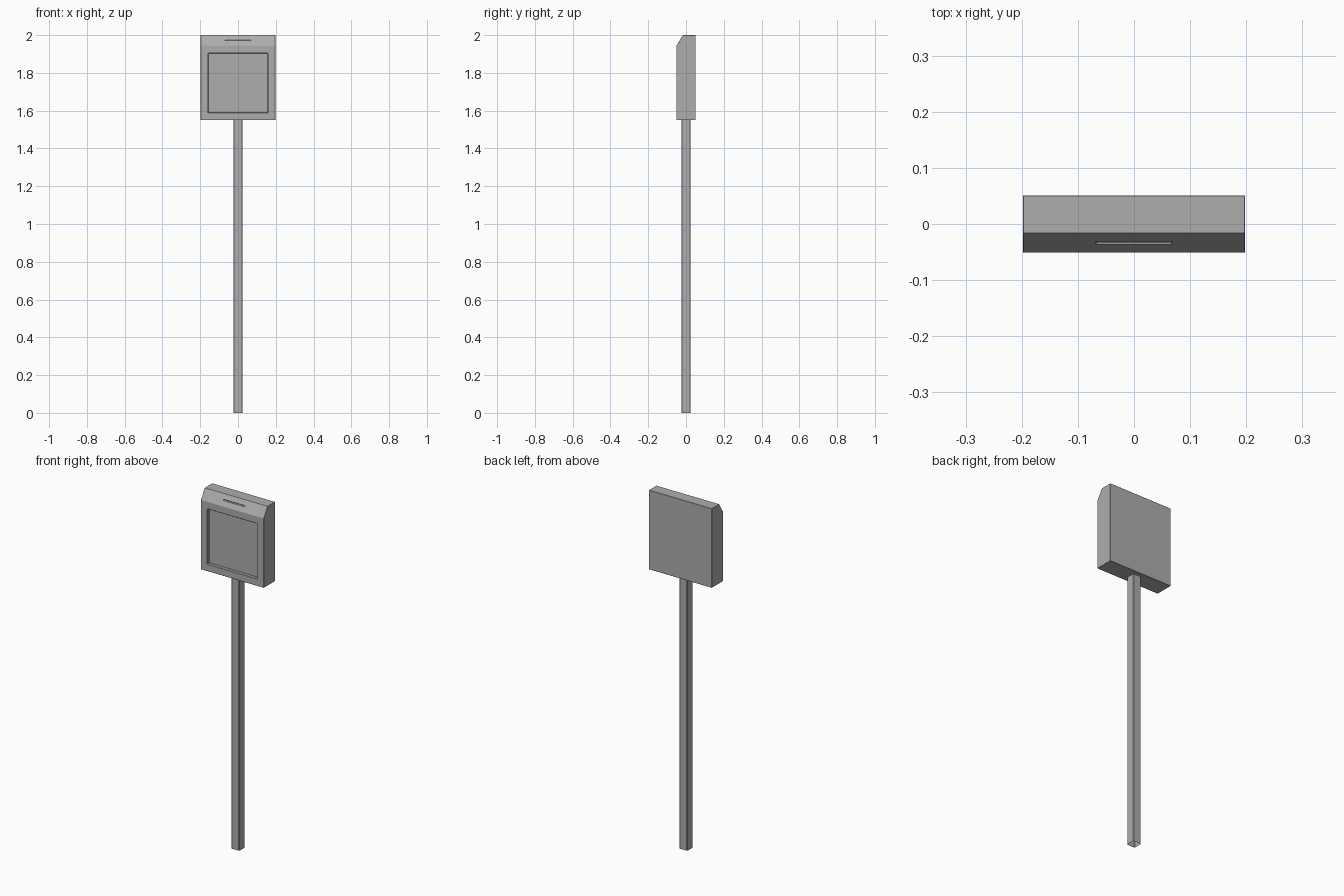
import bpy, bmesh
from mathutils import Vector

if "Cube" in bpy.data.objects:
    bpy.data.objects.remove(bpy.data.objects["Cube"])

grey = bpy.data.materials.new("dark_grey")
grey.diffuse_color = (0.42, 0.42, 0.42, 1)
grey.use_nodes = True
grey.node_tree.nodes["Principled BSDF"].inputs["Base Color"].default_value = grey.diffuse_color


def finish(bm, name):
    mesh = bpy.data.meshes.new(name)
    bmesh.ops.recalc_face_normals(bm, faces=bm.faces)
    bm.to_mesh(mesh)
    bm.free()
    mesh.materials.append(grey)
    obj = bpy.data.objects.new(name, mesh)
    bpy.context.collection.objects.link(obj)
    return obj


def round_off(obj, width):
    """Small bevel on the sharp outer edges."""
    mod = obj.modifiers.new("edge_bevel", 'BEVEL')
    mod.width = width
    mod.segments = 1
    mod.limit_method = 'ANGLE'


def sink(bm, face, depth):
    """Push a face inward along its normal, leaving side walls."""
    direction = -face.normal.copy()
    new = bmesh.ops.extrude_discrete_faces(bm, faces=[face])["faces"][0]
    bmesh.ops.translate(bm, verts=new.verts, vec=direction * depth)


def facing(bm, direction):
    return max(bm.faces, key=lambda f: f.normal.dot(Vector(direction)))


# Housing: side profile with a sloped top front edge, extruded across x
bm = bmesh.new()
profile = [(-0.051, 1.55), (0.051, 1.55), (0.051, 2.0), (-0.016, 2.0), (-0.051, 1.944)]
base = bm.faces.new([bm.verts.new((-0.198, y, z)) for y, z in profile])
ext = bmesh.ops.extrude_face_region(bm, geom=[base])["geom"]
bmesh.ops.translate(bm, vec=(0.396, 0, 0),
                    verts=[g for g in ext if isinstance(g, bmesh.types.BMVert)])
bmesh.ops.recalc_face_normals(bm, faces=bm.faces)
bm.normal_update()

# Recessed display panel with an even frame
front = facing(bm, (0, -1, 0))
slope = facing(bm, (0, -0.85, 0.53))
bmesh.ops.inset_region(bm, faces=[front], thickness=0.04, use_even_offset=True)
front.normal_update()
sink(bm, front, 0.018)

# Narrow slot in the sloped edge
bmesh.ops.inset_region(bm, faces=[slope], thickness=0.02, use_even_offset=True)
slope.normal_update()
mid = slope.calc_center_median()
up_slope = Vector((0, 0.035, 0.056)).normalized()
for v in slope.verts:
    d = v.co - mid
    sx = 1 if d.x > 0 else -1
    sv = 1 if d.dot(up_slope) > 0 else -1
    v.co = mid + Vector((0.067 * sx, 0, 0)) + up_slope * 0.0035 * sv
sink(bm, slope, 0.004)
round_off(finish(bm, "housing"), 0.0012)

# Post: square tube, open at the bottom
bm = bmesh.new()
bmesh.ops.create_cube(bm, size=1)
bmesh.ops.scale(bm, vec=(0.05, 0.05, 1.55), verts=bm.verts)
bmesh.ops.translate(bm, vec=(0, 0, 0.775), verts=bm.verts)
bm.normal_update()
caps = [f for f in bm.faces if abs(f.normal.z) > 0.9]
bmesh.ops.delete(bm, geom=caps, context='FACES_ONLY')
round_off(finish(bm, "post"), 0.004)
